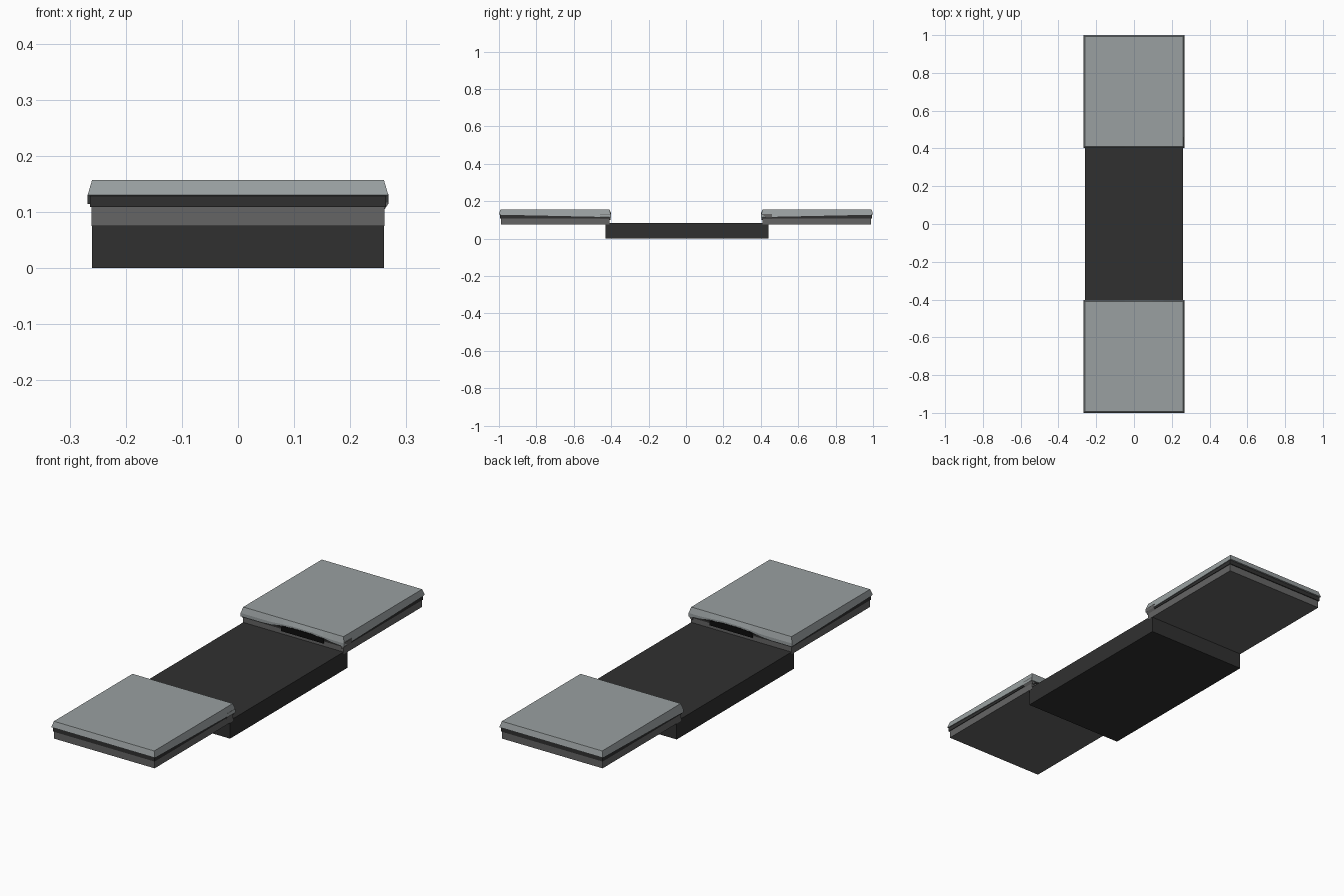
import bpy
import bmesh

if "Cube" in bpy.data.objects:
    bpy.data.objects.remove(bpy.data.objects["Cube"])


def material(name, color):
    m = bpy.data.materials.new(name)
    m.diffuse_color = (*color, 1)
    m.use_nodes = True
    m.node_tree.nodes["Principled BSDF"].inputs["Base Color"].default_value = m.diffuse_color
    return m


BLACK = material("black", (0.004, 0.004, 0.004))
DARK = material("dark", (0.03, 0.03, 0.03))
MID = material("mid_grey", (0.13, 0.13, 0.13))
LIGHT = material("light_grey", (0.32, 0.35, 0.355))


def loft(name, sections, mat, mirror=False):
    """Closed solid through equal-length rings of points."""
    bm = bmesh.new()
    rings = [[bm.verts.new(p) for p in s] for s in sections]
    n = len(rings[0])
    for a, b in zip(rings, rings[1:]):
        for i in range(n):
            j = (i + 1) % n
            bm.faces.new((a[i], a[j], b[j], b[i]))
    bm.faces.new(rings[0])
    bm.faces.new(rings[-1])
    bmesh.ops.recalc_face_normals(bm, faces=bm.faces)
    me = bpy.data.meshes.new(name)
    bm.to_mesh(me)
    bm.free()
    me.materials.append(mat)
    ob = bpy.data.objects.new(name, me)
    bpy.context.collection.objects.link(ob)
    if mirror:
        mod = ob.modifiers.new("other_end", 'MIRROR')
        mod.use_axis = (False, True, False)
        mod.use_mirror_merge = False
    return ob


def side_section(x, y0, y1, bottom, top0, top1):
    return [(x, y0, bottom), (x, y1, bottom), (x, y1, top1), (x, y0, top0)]


# Central slab
loft("base_slab", [side_section(x, -0.43, 0.44, 0, 0.085, 0.085)
                   for x in (-0.26, 0.26)], DARK)

# Tray under each lid, its rim sloping down towards the middle
loft("tray", [side_section(x, 0.41, 0.99, 0.075, 0.116, 0.129)
              for x in (-0.261, 0.261)], MID, True)

# Dark seam just below the lid
loft("seam", [side_section(x, 0.407, 0.994, 0.109, 0.118, 0.131)
              for x in (-0.264, 0.264)], DARK, True)

# Lid with sloped sides; the inner edge arches over the finger slot
WAVE = [(-0.268, 0.114), (-0.16, 0.114), (-0.11, 0.117), (-0.05, 0.127),
        (0.0, 0.13), (0.10, 0.13), (0.16, 0.125), (0.21, 0.117), (0.268, 0.114)]
sections = []
for x, z in WAVE:
    t = x * 0.26 / 0.268
    sections.append([(x, 0.402, z), (x, 0.402, max(z, 0.122) + 0.008),
                     (t, 0.41, 0.157), (t, 0.992, 0.157),
                     (x, 1.0, 0.13), (x, 0.99, 0.128), (x, 0.43, 0.116)])
loft("lid", sections, LIGHT, True)

# Finger slot on the inner face
loft("finger_slot", [side_section(x, 0.404, 0.45, 0.100, z, z)
                     for x, z in ((-0.06, 0.118), (-0.03, 0.127),
                                  (0.13, 0.127), (0.16, 0.118))], BLACK, True)

# Small side catch on the right of each tray
loft("side_catch", [[(0.25, y, 0.10), (0.261, y, 0.104), (0.268, y, 0.115),
                     (0.268, y, 0.132), (0.25, y, 0.132)]
                    for y in (0.405, 0.46)], MID, True)
